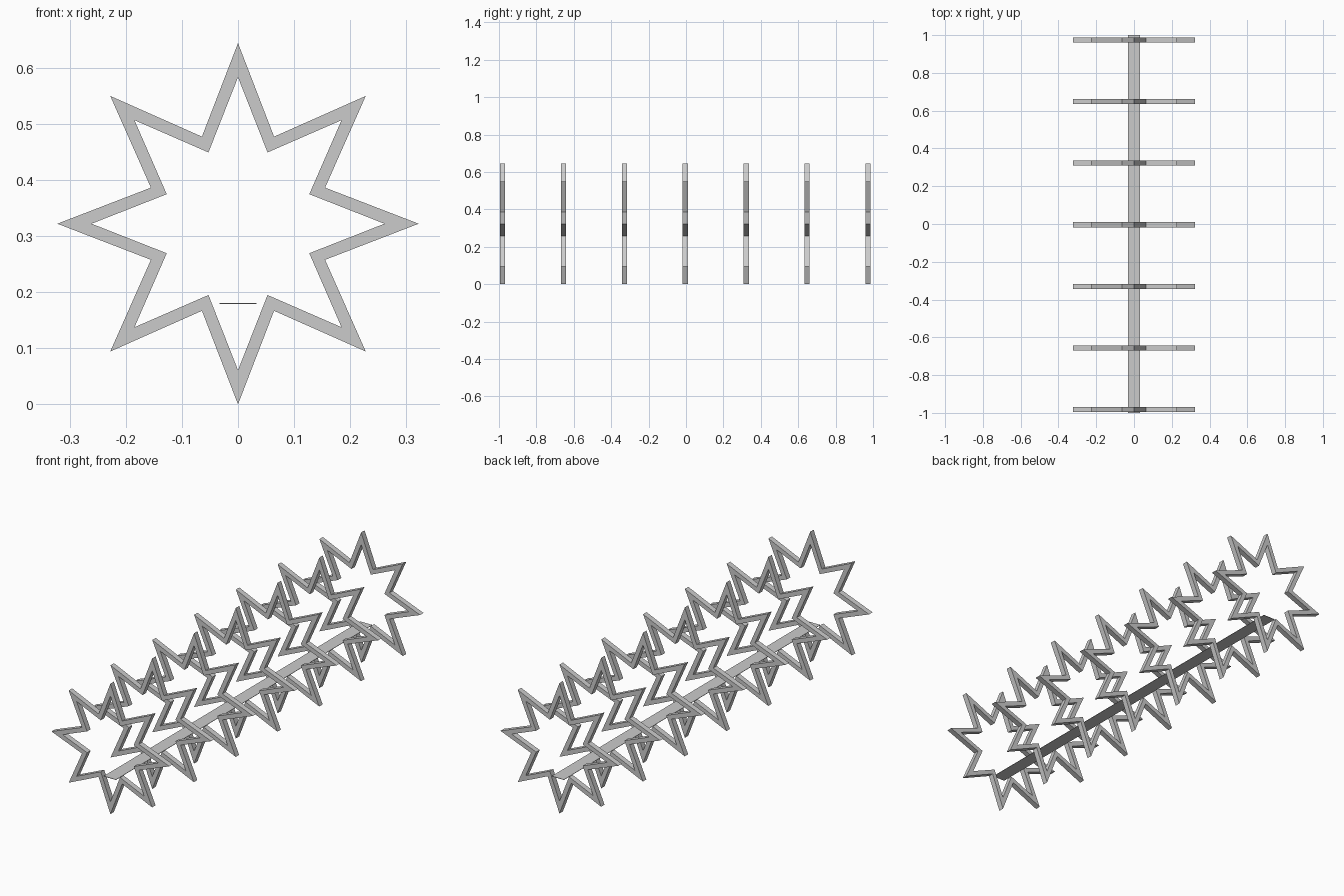
import bpy, bmesh
from math import sin, cos, pi

if "Cube" in bpy.data.objects:
    bpy.data.objects.remove(bpy.data.objects["Cube"])

CZ = 0.322          # height of the star centre
DEPTH = 0.027       # star thickness along y
POINTS = 8


def star(r_tip, r_valley, y):
    """Closed star outline in the xz plane."""
    pts = []
    for i in range(POINTS * 2):
        r = r_valley if i % 2 else r_tip
        a = pi * i / POINTS
        pts.append((r * sin(a), y, CZ + r * cos(a)))
    return pts


def finish(bm, name):
    bmesh.ops.recalc_face_normals(bm, faces=bm.faces)
    mesh = bpy.data.meshes.new(name)
    bm.to_mesh(mesh)
    bm.free()
    obj = bpy.data.objects.new(name, mesh)
    bpy.context.collection.objects.link(obj)
    return obj


# Hollow star frame: four outlines joined into a closed loop
bm = bmesh.new()
h = DEPTH / 2
loops = [[bm.verts.new(p) for p in star(rt, rv, y)]
         for rt, rv, y in ((0.322, 0.168, -h), (0.322, 0.168, h),
                           (0.261, 0.1375, h), (0.261, 0.1375, -h))]
n = POINTS * 2
for k in range(4):
    a, b = loops[k], loops[(k + 1) % 4]
    for i in range(n):
        j = (i + 1) % n
        bm.faces.new((a[i], a[j], b[j], b[i]))
frame = finish(bm, "star_frame_1")

# Seven equal frames in a row
for i in range(7):
    obj = frame if i == 0 else frame.copy()
    if i:
        obj.name = f"star_frame_{i + 1}"
        bpy.context.collection.objects.link(obj)
    obj.location.y = -0.982 + 0.326 * i

# Thin strip running through all the frames
bm = bmesh.new()
bmesh.ops.create_cube(bm, size=1)
bmesh.ops.scale(bm, vec=(0.066, 2.0, 0.002), verts=bm.verts)
bmesh.ops.translate(bm, vec=(0, 0, 0.18), verts=bm.verts)
finish(bm, "floor_strip")
